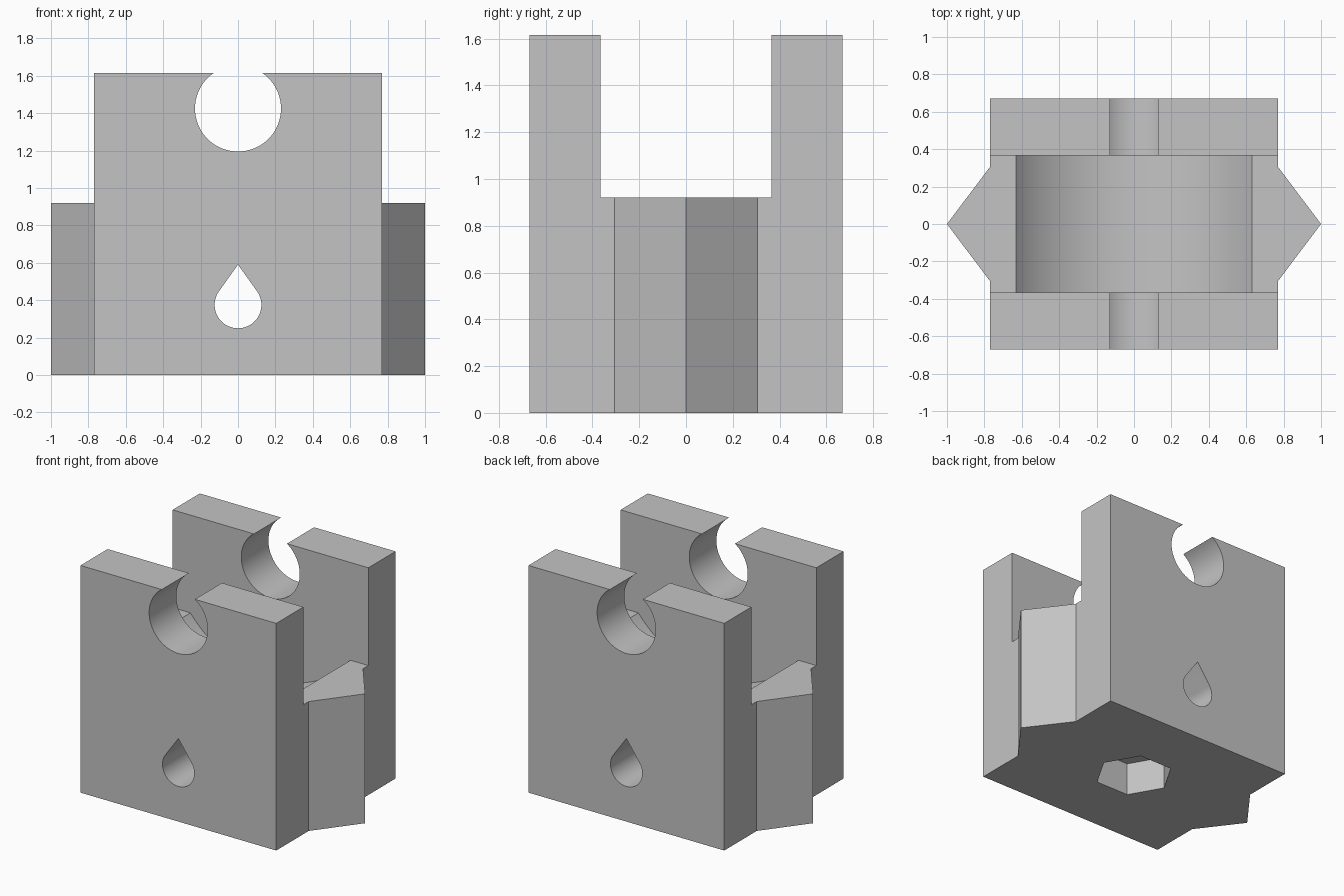
import bpy
import bmesh
from math import sin, cos, acos, pi, hypot
from mathutils import Vector

cube = bpy.data.objects.get("Cube")
if cube:
    bpy.data.objects.remove(cube, do_unlink=True)

WIDTH, DEPTH, HEIGHT = 0.77, 0.67, 1.615   # half width, half depth, full height
SLOT, FLOOR = 0.365, 0.92                  # half slot width, slot floor height
WING = 0.305                               # half width of the side wings
AXIS = 1.425                               # height of the axle centre

grey = bpy.data.materials.new("plain grey")
grey.use_nodes = True
colour = (0.55, 0.55, 0.55, 1)
grey.diffuse_color = colour
grey.node_tree.nodes["Principled BSDF"].inputs["Base Color"].default_value = colour


def prism(name, points, start, end, along="z"):
    """Extrude a flat outline along z, or an x-z outline along y."""
    def place(p, d):
        return (p[0], p[1], d) if along == "z" else (p[0], d, p[1])
    bm = bmesh.new()
    face = bm.faces.new([bm.verts.new(place(p, start)) for p in points])
    moved = bmesh.ops.extrude_face_region(bm, geom=[face])["geom"]
    shift = Vector(place((0, 0), end - start))
    bmesh.ops.translate(bm, vec=shift, verts=[g for g in moved if isinstance(g, bmesh.types.BMVert)])
    bmesh.ops.recalc_face_normals(bm, faces=bm.faces)
    mesh = bpy.data.meshes.new(name)
    bm.to_mesh(mesh)
    bm.free()
    mesh.materials.append(grey)
    obj = bpy.data.objects.new(name, mesh)
    bpy.context.collection.objects.link(obj)
    return obj


def arc(radius, centre_z, first, last, steps):
    angles = [first + (last - first) * i / steps for i in range(steps + 1)]
    return [(radius * cos(a), centre_z + radius * sin(a)) for a in angles]


def box(x, y):
    return [(-x, -y), (x, -y), (x, y), (-x, y)]


# Block outline in plan, with a pointed wing on each side
half = [(WIDTH, -DEPTH), (WIDTH, -WING), (1, 0), (WIDTH, WING), (WIDTH, DEPTH)]
block = prism("bearing_block", half + [(-x, -y) for x, y in half], 0, HEIGHT)

# Slot between the two upright walls
slot = prism("slot_cutter", box(1.2, SLOT), FLOOR, 2)

# Round wheel recess in the slot floor
wheel_radius = hypot(0.63, AXIS - FLOOR)
recess = prism("recess_cutter", arc(wheel_radius, AXIS, 0, 2 * pi, 128)[:-1], -SLOT, SLOT, "y")

# Open axle seat through both walls
axle = prism("axle_cutter", arc(0.23, AXIS, 0, 2 * pi, 64)[:-1], -1, 1, "y")

# Teardrop hole from front to back, tangent sides meeting at a tip
radius, centre, tip = 0.125, 0.375, 0.59
spread = acos(radius / (tip - centre))
drop = arc(radius, centre, pi / 2 + spread, 5 * pi / 2 - spread, 40) + [(0, tip)]
teardrop = prism("teardrop_cutter", drop, -1, 1, "y")

# Hexagonal nut pocket in the underside
nut = prism("nut_cutter", arc(0.265, 0, 0, 2 * pi, 6)[:-1], -0.2, 0.24)

bpy.context.view_layer.objects.active = block
for cutter in (slot, recess, axle, teardrop, nut):
    cutter.hide_render = True
    mod = block.modifiers.new(cutter.name, "BOOLEAN")
    mod.operation = "DIFFERENCE"
    mod.solver = "EXACT"
    mod.object = cutter
    bpy.ops.object.modifier_apply(modifier=mod.name)
    bpy.data.objects.remove(cutter, do_unlink=True)

# Smooth the round cuts and keep the corners crisp
bpy.ops.object.select_all(action="DESELECT")
block.select_set(True)
bpy.ops.object.shade_smooth_by_angle(angle=pi / 6)
